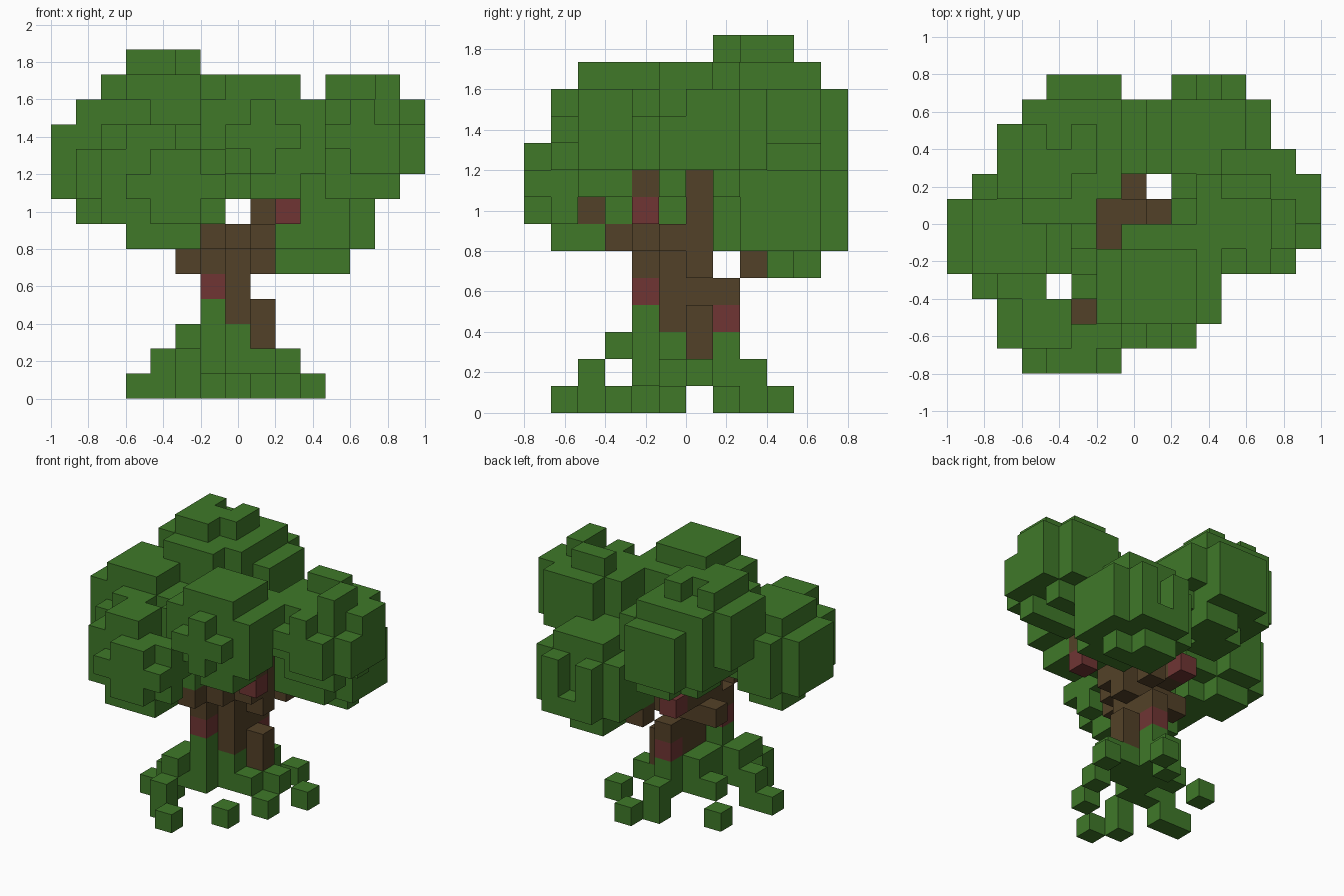
import bpy
import bmesh
import random
from mathutils import Vector

if "Cube" in bpy.data.objects:
    bpy.data.objects.remove(bpy.data.objects["Cube"], do_unlink=True)

random.seed(4)
SIZE = 2 / 15                       # edge of one block
ORIGIN = Vector((-1.0, -0.8, 0.0))  # corner of block (0, 0, 0)


def material(name, colour):
    mat = bpy.data.materials.new(name)
    mat.use_nodes = True
    mat.diffuse_color = (*colour, 1)
    mat.node_tree.nodes["Principled BSDF"].inputs["Base Color"].default_value = (*colour, 1)
    return mat


leaf_green = material("leaf green", (0.05, 0.19, 0.022))
bark_brown = material("bark brown", (0.086, 0.053, 0.021))
bark_red = material("bark red", (0.16, 0.036, 0.034))


def layer(z, *columns):
    """Blocks of one layer from (x, y, y, ...) columns."""
    return {(c[0], y, z) for c in columns for y in c[1:]}


def leaf_ball(cx, cy, cz, fullness=0.8):
    """Rounded five-block clump; fullness is the share of corner blocks kept."""
    cells = set()
    span = range(-2, 3)
    for x in span:
        for y in span:
            for z in span:
                d = x * x + y * y + z * z
                if d < 6 or (d == 6 and random.random() < fullness):
                    cells.add((cx + x, cy + y, cz + z))
    return cells


# Trunk, branches and their red blocks
trunk = (layer(2, (8, 6))
         | layer(3, (7, 5, 6), (8, 6))
         | layer(4, (7, 5, 6, 7))
         | layer(5, (5, 6), (6, 4, 5, 6), (7, 5, 6), (8, 6, 8))
         | layer(6, (6, 3, 5, 6, 7), (7, 4, 5, 6), (8, 5, 6), (9, 9))
         | layer(7, (5, 2), (8, 6))
         | layer(8, (8, 6), (9, 4)))
knots = {(7, 7, 3), (6, 4, 4), (9, 4, 7), (6, 8, 6), (11, 6, 9)}

# Mossy roots spreading over the ground
roots = (layer(0, (3, 4), (4, 4, 7), (5, 2), (6, 1), (7, 8), (8, 3, 9), (9, 5), (10, 7))
         | layer(1, (4, 4), (5, 2, 4, 6), (6, 4, 5, 6), (7, 5, 6, 7, 8),
                 (8, 5, 6), (9, 6))
         | layer(2, (5, 3, 4), (6, 4, 5, 6), (7, 5, 6, 7))
         | layer(3, (6, 4)))

# Canopy clumps, some with uneven tops or extra blocks
left_top = layer(12, (11, 7), (12, 7), (13, 5, 6))
front_top = layer(12, (7, 2, 3, 4), (8, 2, 3, 4), (9, 2, 3, 4))
peak = layer(13, (3, 7, 8, 9), (4, 7, 8), (5, 8, 9))
clumps = {
    "top_leaves": {c for c in leaf_ball(4, 8, 11) if c[2] < 13} | peak,
    "back_leaves": leaf_ball(5, 9, 10),
    "low_back_leaves": leaf_ball(10, 9, 7),
    "left_leaves": ({c for c in leaf_ball(12, 6, 10) if c[2] < 12}
                    | left_top | layer(8, (11, 5), (13, 5))),
    "front_leaves": ({c for c in leaf_ball(8, 3, 10) if c[1] > 1}
                     | front_top | layer(10, (7, 1), (8, 1), (9, 1))
                     | {(8, 1, 9), (8, 1, 11)}),
    "right_leaves": leaf_ball(2, 5, 9) | {(5, 5, 9)},
    "low_front_leaves": leaf_ball(4, 2, 8) | {(6, 0, 8), (6, 3, 7)},
}


def is_gap(cell):
    """Openings that show the branches through the leaves."""
    x, y, z = cell
    return ((x, y) == (4, 3) or (x, z) == (7, 7)
            or ((x, y) == (5, 2) and z > 7) or cell == (6, 2, 7)
            or (x > 10 and (y, z) == (6, 8)) or (x > 8 and (y, z) == (8, 5))
            or (x == 10 and y == 11 and z > 6))


wood = trunk | knots
parts = {"trunk": wood, "roots": roots - wood}
used = wood | roots
for name, cells in clumps.items():
    parts[name] = {c for c in cells if c not in used and not is_gap(c)}
    used = used | parts[name]
filled = set().union(*parts.values())


def build(name, cells, mats):
    """Mesh of the exposed block faces."""
    bm = bmesh.new()
    for cell in sorted(cells):
        for axis in range(3):
            for side in (0, 1):
                near = list(cell)
                near[axis] += 2 * side - 1
                if tuple(near) in filled:
                    continue
                corners = []
                for u, v in ((0, 0), (1, 0), (1, 1), (0, 1)):
                    p = Vector(cell)
                    p[axis] += side
                    p[(axis + 1) % 3] += u
                    p[(axis + 2) % 3] += v
                    corners.append(bm.verts.new(ORIGIN + p * SIZE))
                face = bm.faces.new(corners if side else corners[::-1])
                face.material_index = int(cell in knots)
    bmesh.ops.remove_doubles(bm, verts=bm.verts, dist=0.001)
    mesh = bpy.data.meshes.new(name)
    for mat in mats:
        mesh.materials.append(mat)
    bm.to_mesh(mesh)
    bm.free()
    bpy.context.collection.objects.link(bpy.data.objects.new(name, mesh))


for name, cells in parts.items():
    build(name, cells, [bark_brown, bark_red] if name == "trunk" else [leaf_green])
